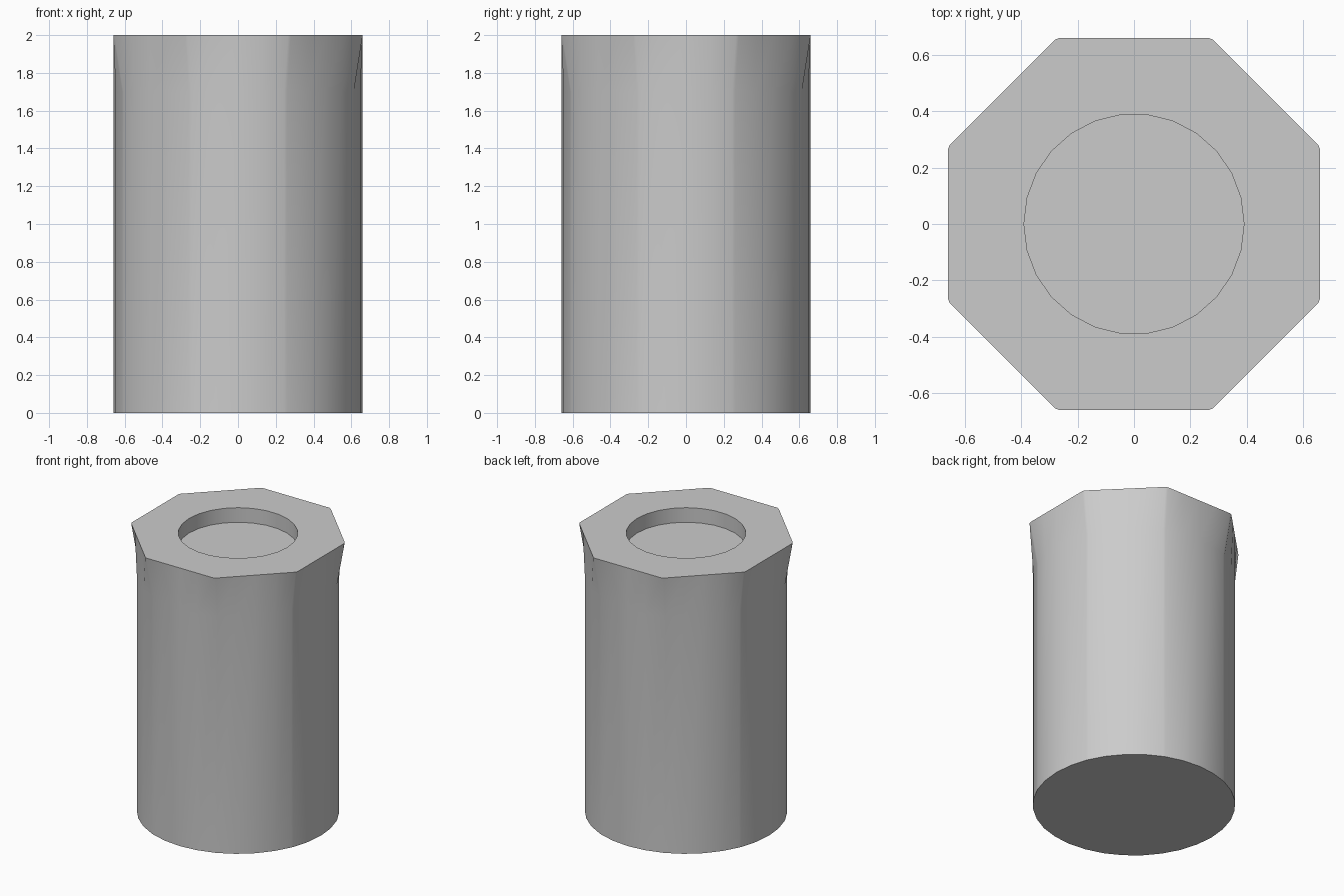
import bpy, bmesh, math

if "Cube" in bpy.data.objects:
    bpy.data.objects.remove(bpy.data.objects["Cube"])

R, HOLE, DEPTH = 0.66, 0.39, 0.105
HEIGHT, NECK = 2.0, 1.7

mat = bpy.data.materials.new("light grey")
mat.diffuse_color = (0.6, 0.6, 0.6, 1)
mat.use_nodes = True
mat.node_tree.nodes["Principled BSDF"].inputs["Base Color"].default_value = mat.diffuse_color

# Angles round the shaft, with a narrow pair at each corner of the octagon
angles = []
for i in range(32):
    a = i * 11.25
    angles += [a - 0.7, a + 0.7] if i % 4 == 2 else [a]
angles = [math.radians(a) for a in angles]


def octagon_radius(a):
    half = math.pi / 8
    return R / math.cos((a + half) % (2 * half) - half)


def ring(bm, radius, z, angs):
    return [bm.verts.new((radius(a) * math.cos(a), radius(a) * math.sin(a), z)) for a in angs]


def bridge(bm, low, high):
    n = len(low)
    for i in range(n):
        j = (i + 1) % n
        bm.faces.new((low[i], low[j], high[j], high[i]))


bm = bmesh.new()
# Round shaft flaring into an octagonal head
base = ring(bm, lambda a: R, 0, angles)
neck = ring(bm, lambda a: R, NECK, angles)
head = ring(bm, octagon_radius, HEIGHT, angles)
bridge(bm, base, neck)
bridge(bm, neck, head)
bm.faces.new(base[::-1])

# Round recess in the top
hole_angles = [2 * math.pi * i / 26 for i in range(26)]
rim = ring(bm, lambda a: HOLE, HEIGHT, hole_angles)
floor = ring(bm, lambda a: HOLE, HEIGHT - DEPTH, hole_angles)
bridge(bm, rim, floor)
bm.faces.new(floor)

# Flat top between the octagon and the recess
edges = [bm.edges.get((r[i], r[i - 1])) for r in (head, rim) for i in range(len(r))]
bmesh.ops.triangle_fill(bm, edges=edges, use_beauty=True, normal=(0, 0, 1))
bmesh.ops.recalc_face_normals(bm, faces=bm.faces)

mesh = bpy.data.meshes.new("column")
bm.to_mesh(mesh)
bm.free()
mesh.materials.append(mat)
column = bpy.data.objects.new("column", mesh)
bpy.context.collection.objects.link(column)
bpy.context.view_layer.objects.active = column
column.select_set(True)
bpy.ops.object.shade_smooth_by_angle(angle=math.radians(35))
